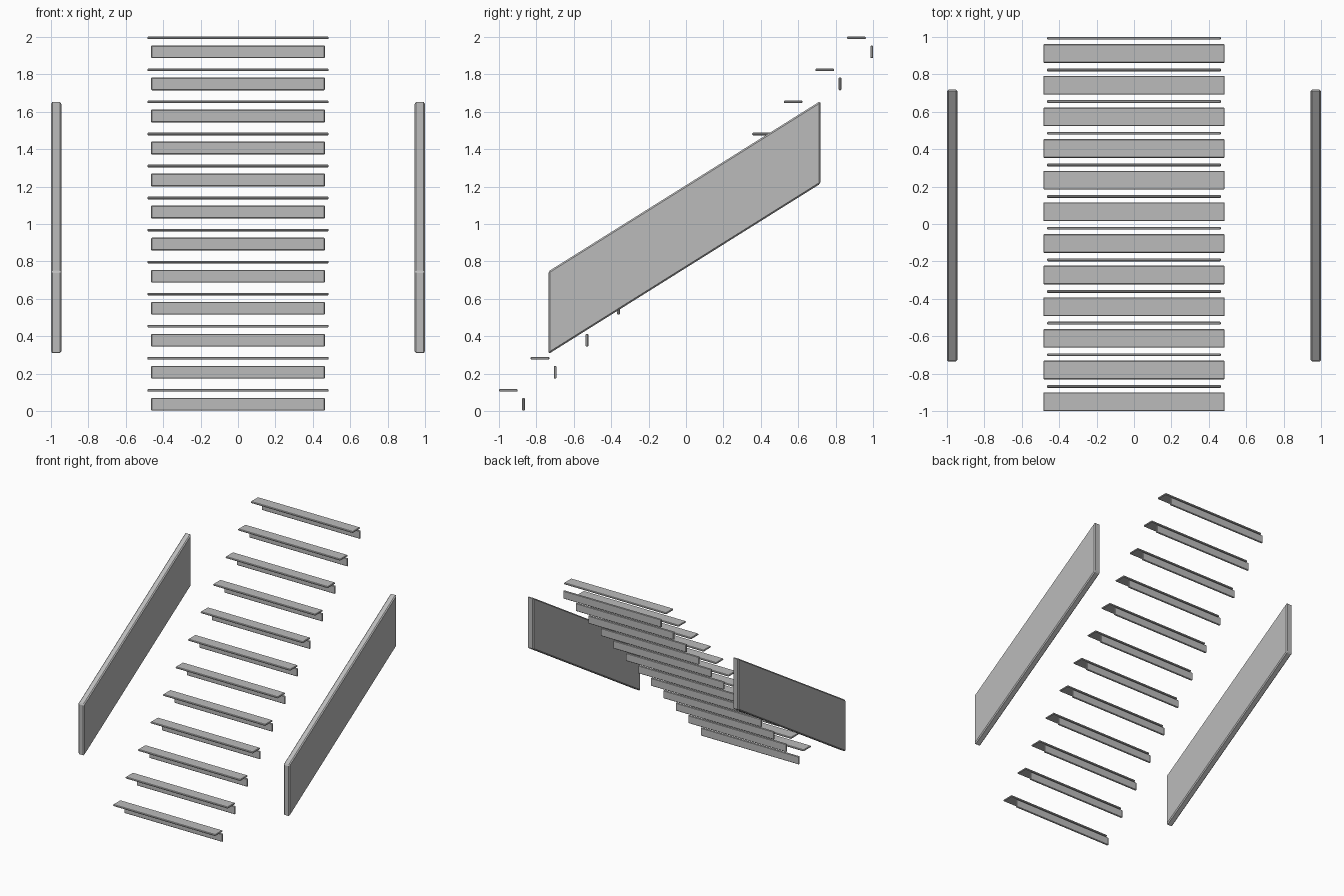
import bpy, bmesh

cube = bpy.data.objects.get("Cube")
if cube:
    bpy.data.objects.remove(cube, do_unlink=True)

grey = bpy.data.materials.new("plain_grey")
grey.use_nodes = True
colour = (0.5, 0.5, 0.5, 1)
grey.diffuse_color = colour
grey.node_tree.nodes["Principled BSDF"].inputs["Base Color"].default_value = colour


def prism(name, x_range, profile, bevel):
    """Extrude a (y, z) profile along x and chamfer its edges."""
    bm = bmesh.new()
    ends = [[bm.verts.new((x, y, z)) for y, z in profile] for x in x_range]
    bm.faces.new(ends[0])
    bm.faces.new(ends[1])
    for i in range(len(profile)):
        j = (i + 1) % len(profile)
        bm.faces.new((ends[0][i], ends[0][j], ends[1][j], ends[1][i]))
    bmesh.ops.recalc_face_normals(bm, faces=bm.faces)
    bmesh.ops.bevel(bm, geom=bm.edges[:], offset=bevel, segments=1,
                    profile=0.5, affect='EDGES')
    mesh = bpy.data.meshes.new(name)
    bm.to_mesh(mesh)
    bm.free()
    mesh.materials.append(grey)
    obj = bpy.data.objects.new(name, mesh)
    bpy.context.collection.objects.link(obj)


def board(name, half_width, y, z, depth, height):
    profile = [(y, z), (y + depth, z), (y + depth, z + height), (y, z + height)]
    prism(name, (-half_width, half_width), profile, 0.004)


# Floating steps: a flat tread with a separate riser below its back edge
RUN, RISE = 0.1692, 0.1713
for i in range(12):
    y, z = -1 + i * RUN, i * RISE
    board(f"tread_{i + 1}", 0.485, y, z + 0.104, 0.1, 0.014)
    board(f"riser_{i + 1}", 0.465, y + 0.124, z + 0.002, 0.015, 0.068)

# Sloping side panels
slope = [(-0.735, 0.305), (0.718, 1.215), (0.718, 1.657), (-0.735, 0.747)]
for side, x_range in (("left", (0.945, 1.0)), ("right", (-1.0, -0.945))):
    prism(f"{side}_side_panel", x_range, slope, 0.008)
